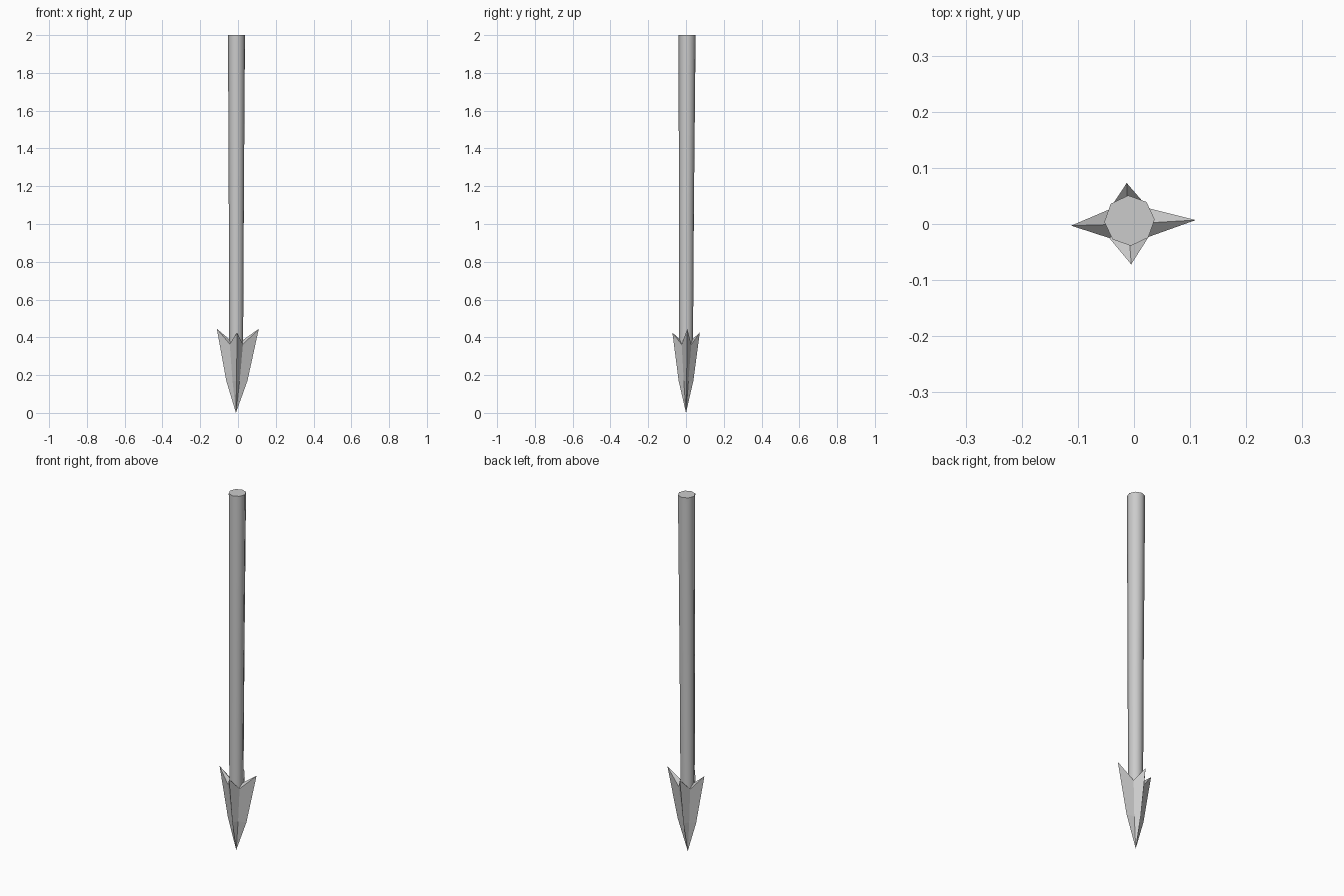
import bpy, bmesh, math

if "Cube" in bpy.data.objects:
    bpy.data.objects.remove(bpy.data.objects["Cube"])


def finish(name, bm):
    bmesh.ops.recalc_face_normals(bm, faces=bm.faces)
    mesh = bpy.data.meshes.new(name)
    bm.to_mesh(mesh)
    bm.free()
    obj = bpy.data.objects.new(name, mesh)
    bpy.context.collection.objects.link(obj)
    return obj


def bridge(bm, a, b):
    for i in range(len(a)):
        j = (i + 1) % len(a)
        bm.faces.new((a[i], a[j], b[j], b[i]))


def fan(bm, ring, apex):
    for i in range(len(ring)):
        bm.faces.new((ring[i], ring[(i + 1) % len(ring)], apex))


# Shaft: slightly tapered, slightly leaning octagonal pole
bm = bmesh.new()
rings = []
for cx, cy, z, r in [(-0.010, 0.0, 0.35, 0.037),
                     (-0.009, 0.002, 1.1, 0.040),
                     (-0.008, 0.006, 2.0, 0.045)]:
    rings.append([bm.verts.new((cx + r * math.cos(math.pi / 4 * i + 0.05),
                                cy + r * math.sin(math.pi / 4 * i + 0.05), z))
                  for i in range(8)])
for a, b in zip(rings, rings[1:]):
    bridge(bm, a, b)
bm.faces.new(rings[0])
bm.faces.new(rings[-1])
shaft = finish("shaft", bm)
bpy.context.view_layer.objects.active = shaft
shaft.select_set(True)
bpy.ops.object.shade_smooth_by_angle(angle=math.radians(50))

# Head: four-barbed star, alternating barb tips and valleys
upper = [(0.110, 0.007, 0.445), (0.026, 0.028, 0.362),
         (-0.013, 0.073, 0.425), (-0.044, 0.026, 0.365),
         (-0.112, -0.003, 0.445), (-0.044, -0.025, 0.365),
         (-0.005, -0.072, 0.425), (0.026, -0.023, 0.362)]
middle = [(0.050, 0.003, 0.17), (0.009, 0.013, 0.17),
          (-0.011, 0.039, 0.17), (-0.029, 0.013, 0.17),
          (-0.062, -0.001, 0.17), (-0.029, -0.012, 0.17),
          (-0.008, -0.039, 0.17), (0.009, -0.012, 0.17)]
bm = bmesh.new()
top_ring = [bm.verts.new(p) for p in upper]
mid_ring = [bm.verts.new(p) for p in middle]
bridge(bm, mid_ring, top_ring)
fan(bm, mid_ring, bm.verts.new((-0.011, 0, 0)))
fan(bm, top_ring, bm.verts.new((-0.01, 0, 0.36)))
finish("barbed_head", bm)
